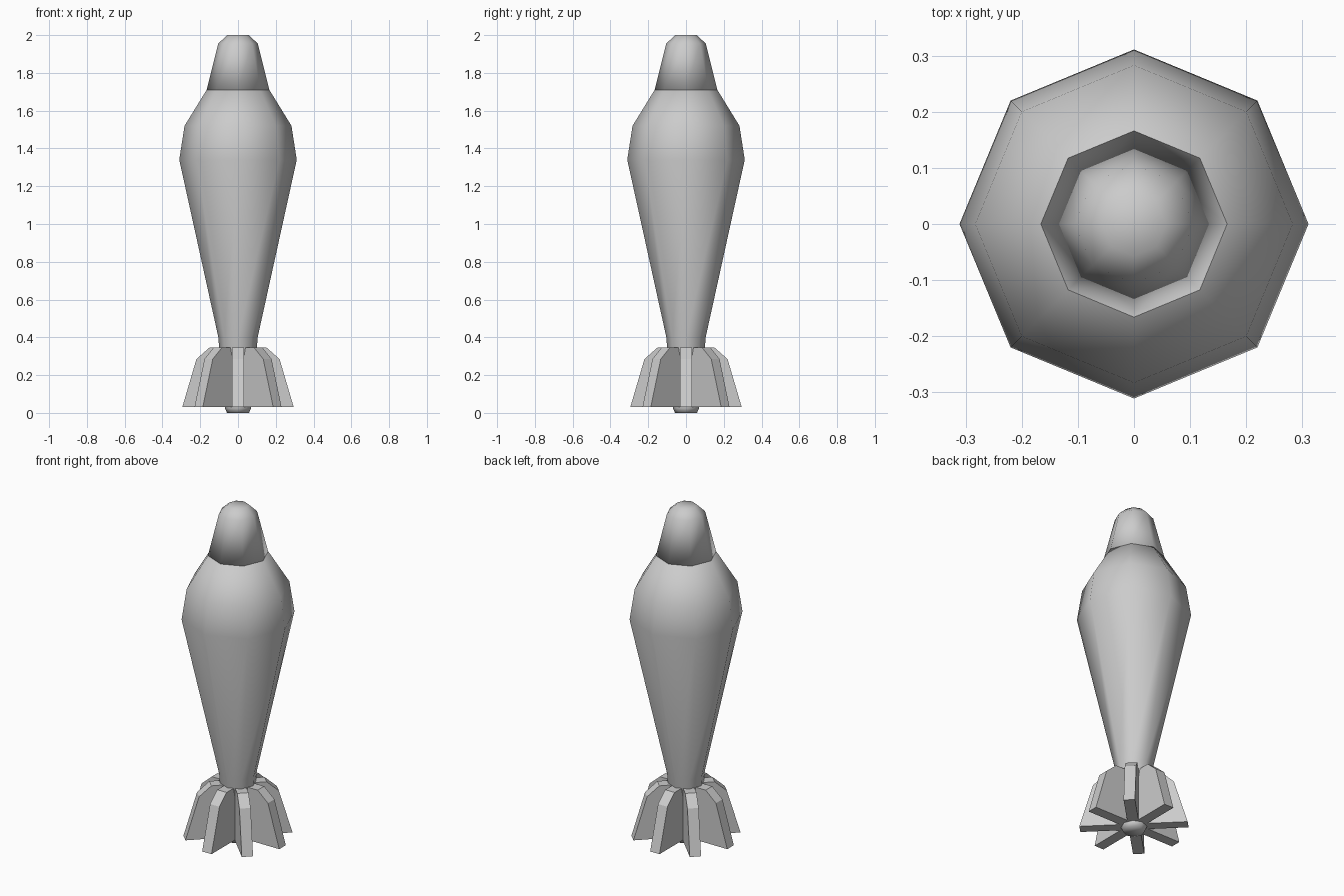
import bpy
import bmesh
from math import cos, sin, pi

if "Cube" in bpy.data.objects:
    bpy.data.objects.remove(bpy.data.objects["Cube"], do_unlink=True)

SIDES = 8
GREY = (0.6, 0.6, 0.6, 1)

metal = bpy.data.materials.new("grey metal")
metal.use_nodes = True
metal.diffuse_color = GREY
metal.node_tree.nodes["Principled BSDF"].inputs["Base Color"].default_value = GREY


def finish(bm, name, smooth):
    bmesh.ops.recalc_face_normals(bm, faces=bm.faces)
    for face in bm.faces:
        face.smooth = smooth
    mesh = bpy.data.meshes.new(name)
    bm.to_mesh(mesh)
    bm.free()
    mesh.materials.append(metal)
    obj = bpy.data.objects.new(name, mesh)
    bpy.context.collection.objects.link(obj)
    return obj


def lathe(name, profile):
    """Turn (radius, height) points into a closed eight-sided solid."""
    bm = bmesh.new()
    rings = [[bm.verts.new((r * cos(2 * pi * i / SIDES), r * sin(2 * pi * i / SIDES), z))
              for i in range(SIDES)] for r, z in profile]
    for low, high in zip(rings, rings[1:]):
        for i in range(SIDES):
            j = (i + 1) % SIDES
            bm.faces.new((low[i], low[j], high[j], high[i]))
    bm.faces.new(rings[0][::-1])
    bm.faces.new(rings[-1])
    return finish(bm, name, True)


def fin(name, angle, half_width=0.031):
    """Extruded fin outline, turned about the upright axis."""
    outline = [(0, 0.03), (0.295, 0.03), (0.22, 0.285), (0.152, 0.345), (0, 0.345)]
    bm = bmesh.new()
    side = bm.faces.new([bm.verts.new((x, -half_width, z)) for x, z in outline])
    extruded = bmesh.ops.extrude_face_region(bm, geom=[side])["geom"]
    moved = [v for v in extruded if isinstance(v, bmesh.types.BMVert)]
    bmesh.ops.translate(bm, verts=moved, vec=(0, 2 * half_width, 0))
    obj = finish(bm, name, False)
    obj.rotation_euler.z = angle


# Shell body, running down into the tail boom
lathe("shell_body", [(0.058, 0), (0.07, 0.025), (0.07, 0.22), (0.1, 0.345), (0.104, 0.4),
                     (0.311, 1.34), (0.283, 1.52), (0.166, 1.71)])

# Nose cap, kept separate for a crisp seam
lathe("nose_cap", [(0.166, 1.71), (0.105, 1.955), (0.057, 2)])

# Tail fins
for k in range(SIDES):
    fin(f"tail_fin_{k + 1}", 2 * pi * k / SIDES)
